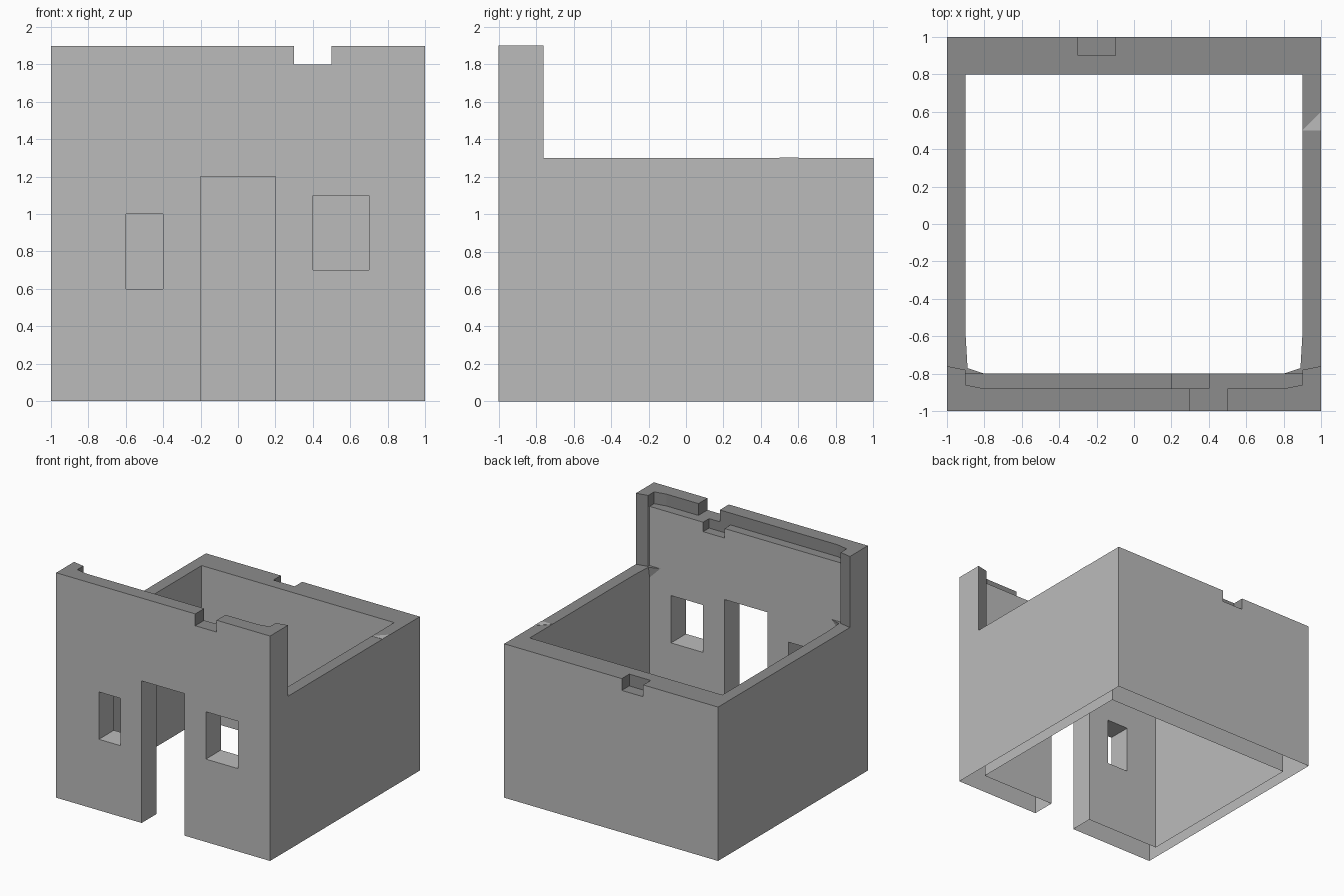
import bpy, bmesh

cube = bpy.data.objects.get("Cube")
if cube:
    bpy.data.objects.remove(cube, do_unlink=True)


def material(name, value):
    m = bpy.data.materials.new(name)
    m.use_nodes = True
    color = (value, value, value, 1)
    m.diffuse_color = color
    m.node_tree.nodes["Principled BSDF"].inputs["Base Color"].default_value = color
    return m


wall_grey = material("wall grey", 0.50)
trim_grey = material("dark trim grey", 0.264)


def prism(name, outline, z0, z1):
    """Extrude a plan outline between two heights."""
    bm = bmesh.new()
    base = bm.faces.new([bm.verts.new((x, y, z0)) for x, y in outline])
    top = bmesh.ops.extrude_face_region(bm, geom=[base])["geom"]
    for v in top:
        if isinstance(v, bmesh.types.BMVert):
            v.co.z = z1
    bmesh.ops.recalc_face_normals(bm, faces=bm.faces)
    mesh = bpy.data.meshes.new(name)
    bm.to_mesh(mesh)
    bm.free()
    obj = bpy.data.objects.new(name, mesh)
    bpy.context.collection.objects.link(obj)
    return obj


def box(name, x0, x1, y0, y1, z0, z1):
    return prism(name, [(x0, y0), (x1, y0), (x1, y1), (x0, y1)], z0, z1)


def mirrored(half):
    """Complete a symmetric outline from its +x half."""
    return half + [(-x, y) for x, y in reversed(half)]


walls = box("house_walls", -1, 1, -1, 1, 0, 1.9)

# Openings: the room, the low roof line, parapet recess, notches, door, windows
cutters = [
    prism("roof_line_cutter", mirrored([(0.8, -0.8), (0.9, -0.78), (1.1, -0.74), (1.1, 1.1)]), 1.3, 2.2),
    box("room_cutter", -0.9, 0.9, -0.8, 0.8, -0.5, 2.5),
    prism("parapet_recess_cutter", mirrored([(0.8, -0.88), (0.9, -0.86), (0.9, -0.7)]), 1.8, 2.3),
    box("front_notch_cutter", 0.3, 0.5, -1.1, -0.85, 1.8, 2.3),
    box("ledge_notch_cutter", 0.2, 0.4, -0.88, -0.7, 1.72, 2.3),
    box("back_notch_cutter", -0.3, -0.1, 0.9, 1.1, 1.2, 2),
    box("door_cutter", -0.2, 0.2, -1.1, -0.7, -0.5, 1.2),
    box("right_window_cutter", -0.6, -0.4, -1.1, -0.7, 0.6, 1),
    box("left_window_cutter", 0.4, 0.7, -1.1, -0.7, 0.7, 1.1),
]
for cutter in cutters:
    cutter.hide_render = True
    mod = walls.modifiers.new(cutter.name, "BOOLEAN")
    mod.operation, mod.solver, mod.object = "DIFFERENCE", "EXACT", cutter

# Bake the cuts and drop the cutters
graph = bpy.context.evaluated_depsgraph_get()
mesh = bpy.data.meshes.new_from_object(walls.evaluated_get(graph))
walls.modifiers.clear()
walls.data = mesh
for cutter in cutters:
    bpy.data.objects.remove(cutter, do_unlink=True)

# The walls are hollow underneath
bm = bmesh.new()
bm.from_mesh(mesh)
under = [f for f in bm.faces if f.normal.z < -0.5 and f.calc_center_median().z < 0.01]
bmesh.ops.delete(bm, geom=under, context="FACES_ONLY")
bm.to_mesh(mesh)
bm.free()

# Wall tops, notches and parapet ends are dark
mesh.materials.clear()
mesh.materials.append(wall_grey)
mesh.materials.append(trim_grey)
for p in mesh.polygons:
    c, n = p.center, p.normal
    top = n.z > 0.5 and c.z > 1.15
    recess = c.z > 1.73 or (c.z > 1.2 and c.y > 0.85)
    end = c.z > 1.3 and abs(c.x) > 0.9 and n.y > 0.5
    p.material_index = int(top or recess or end)

# Small tapered fillets where the side walls meet the parapet
for side, label in ((1, "left"), (-1, "right")):
    outline = [(0.9, -0.6), (0.89, -0.77), (0.8, -0.8), (0.9, -0.8)]
    fillet = prism(label + "_corner_fillet", [(side * x, y) for x, y in outline], 1.2, 1.3)
    for v in fillet.data.vertices:
        if v.co.z < 1.25:
            v.co.x, v.co.y = side * 0.9, -0.8 + (v.co.y + 0.8) * 0.05
    fillet.data.materials.append(wall_grey)
    fillet.data.materials.append(trim_grey)
    for p in fillet.data.polygons:
        p.material_index = int(p.center.z > 1.29)

# Pale corner patch on the left wall top
patch = prism("wall_top_patch", [(0.9, 0.5), (1, 0.5), (1, 0.6)], 1.298, 1.302)
patch.data.materials.append(wall_grey)
